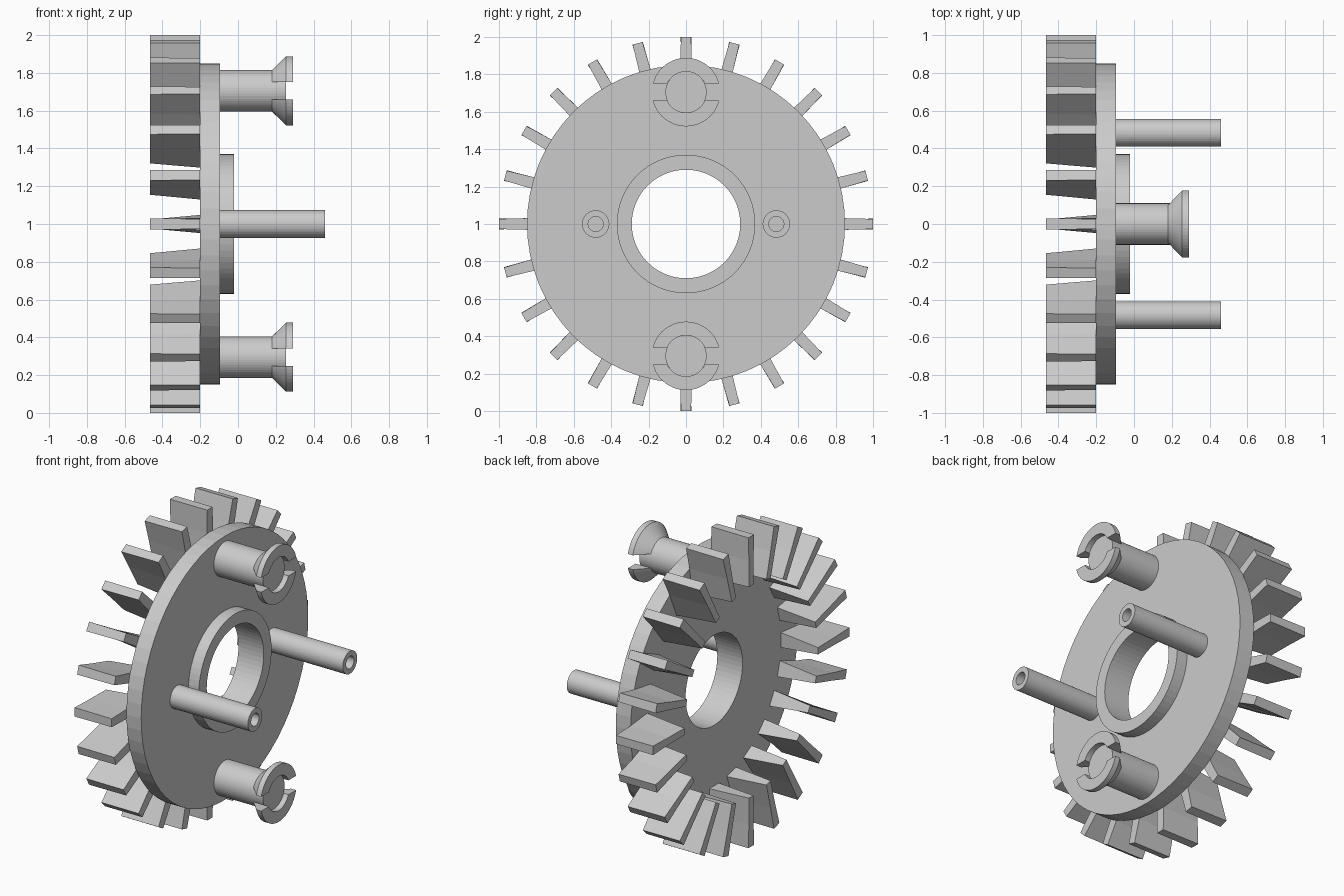
import bpy, bmesh
from math import pi, sin, cos, asin
from mathutils import Matrix

if "Cube" in bpy.data.objects:
    bpy.data.objects.remove(bpy.data.objects["Cube"])

CZ = 1.0  # height of the wheel axis, which runs along x


def finish(name, bm):
    bmesh.ops.recalc_face_normals(bm, faces=bm.faces)
    me = bpy.data.meshes.new(name)
    bm.to_mesh(me)
    bm.free()
    ob = bpy.data.objects.new(name, me)
    bpy.context.collection.objects.link(ob)
    return ob


def lathe(name, profile, y=0.0, z=CZ, seg=64, closed=True):
    """Revolve (x, r) points about an x-parallel axis; open profiles get end caps."""
    bm = bmesh.new()
    rings = [[bm.verts.new((x, y + r * cos(2 * pi * i / seg), z + r * sin(2 * pi * i / seg)))
              for i in range(seg)] for x, r in profile]
    n = len(rings)
    for k in range(n if closed else n - 1):
        a, b = rings[k], rings[(k + 1) % n]
        for i in range(seg):
            j = (i + 1) % seg
            bm.faces.new((a[i], a[j], b[j], b[i]))
    if not closed:
        bm.faces.new(rings[0])
        bm.faces.new(rings[-1])
    return finish(name, bm)


def head_jaw(name, z, side, seg=24, half_slot=0.046):
    """Half of the slotted flared head, with flat parallel slot walls."""
    profile = [(0.18, 0.11), (0.255, 0.183), (0.29, 0.183), (0.29, 0.11)]
    bm = bmesh.new()
    rows = []
    for x, r in profile:
        a0 = asin(half_slot / r)
        angles = [a0 + (pi - 2 * a0) * i / seg for i in range(seg + 1)]
        rows.append([bm.verts.new((x, r * cos(a), z + side * r * sin(a))) for a in angles])
    for k in range(4):
        a, b = rows[k], rows[(k + 1) % 4]
        for i in range(seg):
            bm.faces.new((a[i], a[i + 1], b[i + 1], b[i]))
    bm.faces.new([row[0] for row in rows])
    bm.faces.new([row[-1] for row in rows])
    return finish(name, bm)


# Main disc with stepped collar and centre bore
lathe("disc_with_collar", [(-0.20, 0.29), (-0.20, 0.85), (-0.095, 0.85),
                           (-0.095, 0.37), (-0.02, 0.37), (-0.02, 0.29)])

# Hollow side pins
for side, label in ((-1, "left"), (1, "right")):
    lathe(label + "_hollow_pin", [(-0.10, 0.04), (-0.10, 0.073), (0.46, 0.073), (0.46, 0.04)],
          y=side * 0.483, seg=40)

# Posts with slotted flared heads
for side, label in ((1, "upper"), (-1, "lower")):
    z = CZ + side * 0.705
    lathe(label + "_post", [(-0.10, 0.11), (0.255, 0.11)], z=z, seg=48, closed=False)
    for s, part in ((1, "top"), (-1, "bottom")):
        head_jaw(f"{label}_post_{part}_jaw", z, s)

# Blades: (radius, half thickness at disc, half thickness at free edge)
sections = [(0.68, 0.048, 0.022), (0.85, 0.031, 0.024), (1.0, 0.027, 0.029)]
for n in range(24):
    bm = bmesh.new()
    loops = [[bm.verts.new(p) for p in ((-0.20, -d, r), (-0.20, d, r), (-0.465, f, r), (-0.465, -f, r))]
             for r, d, f in sections]
    for a, b in zip(loops, loops[1:]):
        for i in range(4):
            j = (i + 1) % 4
            bm.faces.new((a[i], a[j], b[j], b[i]))
    bm.faces.new(loops[0])
    bm.faces.new(loops[-1])
    bm.transform(Matrix.Translation((0, 0, CZ)) @ Matrix.Rotation(n * pi / 12, 4, 'X'))
    finish(f"blade_{n + 1:02d}", bm)
